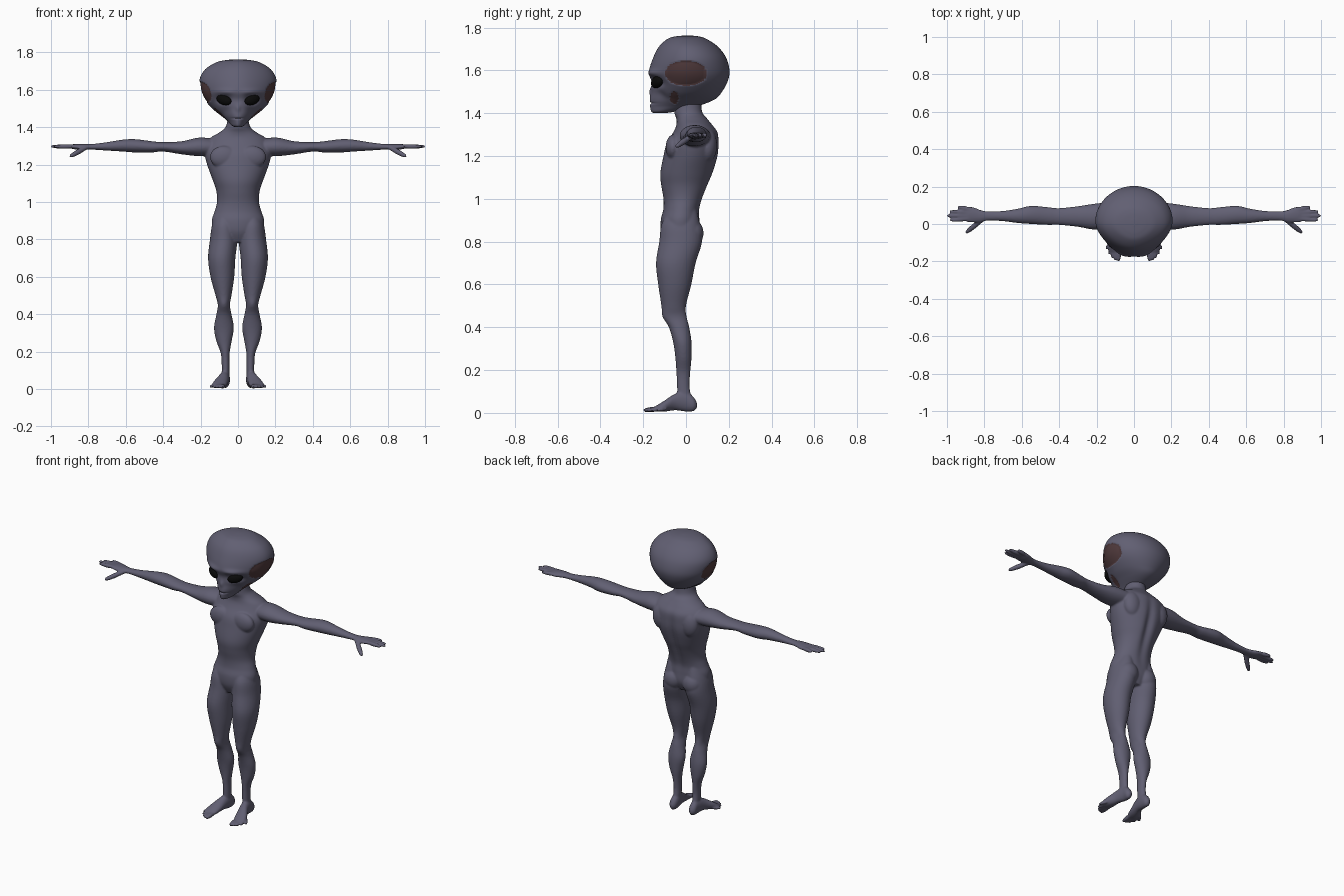
import bpy, bmesh, math
from math import exp, sin, cos, pi
from mathutils import Vector, Matrix, Euler

start_cube = bpy.data.objects.get("Cube")
if start_cube:
    bpy.data.objects.remove(start_cube)


def material(name, colour, roughness):
    mat = bpy.data.materials.new(name)
    mat.use_nodes = True
    mat.diffuse_color = (*colour, 1)
    shader = mat.node_tree.nodes["Principled BSDF"]
    shader.inputs["Base Color"].default_value = (*colour, 1)
    shader.inputs["Roughness"].default_value = roughness
    return mat


skin = material("slate skin", (.12, .115, .17), .6)
maroon = material("dark maroon", (.08, .042, .045), .6)
black = material("eye black", (.003, .003, .003), .3)


def spline(sections, steps):
    """Smoothly fill in extra sections between the given ones."""
    rows = []
    for i in range(len(sections) - 1):
        a, b, c, d = [sections[min(max(i + k, 0), len(sections) - 1)]
                      for k in (-1, 0, 1, 2)]
        for s in range(steps):
            t = s / steps
            rows.append([q + t / 2 * (r - p + t * (2*p - 5*q + 4*r - w + t * (3*(q - r) + w - p)))
                         for p, q, r, w in zip(a, b, c, d)])
    return rows + [list(sections[-1])]


def skin_rings(bm, rings):
    """Join closed rings of points into one capped surface."""
    rings = [[bm.verts.new(p) for p in ring] for ring in rings]
    for lower, upper in zip(rings, rings[1:]):
        for i in range(len(lower)):
            bm.faces.new((lower[i - 1], lower[i], upper[i], upper[i - 1]))
    bm.faces.new(rings[0])
    bm.faces.new(rings[-1])


def loft(bm, axis, sections, steps=5, count=32, egg=0):
    """Sections are: place on axis, then low and high of the two other axes."""
    rings = []
    for t, a0, a1, b0, b1 in spline(sections, steps):
        ring = []
        for i in range(count):
            u, v = cos(2*pi * i / count), sin(2*pi * i / count)
            u *= 1 - egg * min(v, 0) ** 2
            point = [(a0 + a1 + u * (a1 - a0)) / 2, (b0 + b1 + v * (b1 - b0)) / 2]
            point.insert(axis, t)
            ring.append(point)
        rings.append(ring)
    skin_rings(bm, rings)


def digit(bm, base, tip, radius):
    """Tapered finger or toe with a slight knuckle."""
    base, tip = Vector(base), Vector(tip)
    turn = (tip - base).to_track_quat("Z", "Y")
    rings = []
    for t, r in ((0, .9), (.3, .95), (.5, 1.05), (.75, .9), (.92, .7), (1, .3)):
        centre = base.lerp(tip, t)
        rings.append([centre + turn @ Vector((cos(i * pi/6), sin(i * pi/6), 0)) * r * radius
                      for i in range(12)])
    skin_rings(bm, rings)


def blob(bm, centre, radii, turn=(0, 0, 0)):
    matrix = Matrix.LocRotScale(Vector(centre), Euler(turn), Vector(radii))
    bmesh.ops.create_uvsphere(bm, u_segments=32, v_segments=20, radius=1, matrix=matrix)


def mirror_copy(bm):
    copy = bmesh.ops.duplicate(bm, geom=bm.verts[:] + bm.edges[:] + bm.faces[:])["geom"]
    for v in copy:
        if isinstance(v, bmesh.types.BMVert):
            v.co.x *= -1


def finish(bm, name, *mats):
    bmesh.ops.recalc_face_normals(bm, faces=bm.faces)
    mesh = bpy.data.meshes.new(name)
    bm.to_mesh(mesh)
    bm.free()
    for mat in mats:
        mesh.materials.append(mat)
    mesh.shade_smooth()
    obj = bpy.data.objects.new(name, mesh)
    bpy.context.collection.objects.link(obj)
    return obj


body = bmesh.new()

# Arm and palm
loft(body, 0, [
    (.08, -.01, .12, 1.25, 1.33), (.2, -.03, .11, 1.245, 1.345), (.3, -.015, .095, 1.255, 1.325),
    (.4, -.005, .085, 1.27, 1.32), (.46, -.005, .09, 1.265, 1.325), (.55, 0, .097, 1.265, 1.336),
    (.62, .005, .082, 1.27, 1.333), (.7, .015, .07, 1.275, 1.32), (.78, .018, .068, 1.28, 1.31),
    (.82, .01, .075, 1.28, 1.31), (.86, .008, .09, 1.28, 1.31), (.89, .01, .092, 1.285, 1.308),
    (.905, .02, .08, 1.29, 1.302)])

# Fingers and thumb
for x, y in ((.985, .02), (1.003, .044), (.988, .067), (.945, .092)):
    digit(body, (.87, .028 + .7 * (y - .02), 1.297), (x, y, 1.297), .0115)
digit(body, (.81, .025, 1.293), (.9, -.048, 1.242), .014)

# Leg
loft(body, 2, [
    (.95, .02, .11, -.08, .05), (.88, .01, .138, -.115, .065), (.8, .003, .15, -.125, .075),
    (.7, .014, .16, -.14, .045), (.6, .02, .147, -.13, .025), (.5, .035, .12, -.115, 0),
    (.45, .043, .108, -.11, .003), (.4, .035, .115, -.08, .015), (.33, .022, .128, -.06, .026),
    (.26, .033, .117, -.05, .026), (.19, .045, .092, -.045, .02), (.12, .046, .087, -.042, .017),
    (.05, .046, .088, -.04, .03)])

# Foot and toes
loft(body, 1, [
    (.052, .06, .075, .025, .045), (.035, .046, .09, .008, .075), (0, .043, .093, .006, .1),
    (-.05, .048, .105, .012, .09), (-.1, .056, .132, .006, .058), (-.135, .065, .138, .006, .036),
    (-.15, .08, .125, .01, .028)])
for i in range(5):
    digit(body, (.078 + .011 * i, -.12 + .007 * i, .02),
          (.083 + .017 * i, -.2 + .004 * i * i, .012), .0125 - .0008 * i)

# Buttock, shoulder blade and chest muscle
blob(body, (.066, .028, .84), (.06, .054, .065))
blob(body, (.095, .1, 1.25), (.06, .045, .08))
blob(body, (.075, -.06, 1.24), (.075, .035, .06))
mirror_copy(body)

# Torso and neck, with a groove along the spine
torso = bmesh.new()
loft(torso, 2, [
    (.785, -.07, .07, -.09, .04), (.84, -.13, .13, -.115, .065), (.9, -.14, .14, -.118, .065),
    (.95, -.125, .125, -.106, .065), (1, -.112, .112, -.105, .08), (1.06, -.116, .116, -.115, .105),
    (1.12, -.136, .136, -.12, .13), (1.2, -.165, .165, -.105, .152), (1.26, -.178, .178, -.09, .155),
    (1.31, -.17, .17, -.06, .15), (1.345, -.145, .145, -.045, .125), (1.375, -.095, .095, -.045, .1),
    (1.41, -.062, .062, -.055, .075), (1.5, -.05, .05, -.05, .07)], count=96)
for v in torso.verts:
    if v.co.y > 0:
        v.co.y -= .018 * exp(-(v.co.x / .025) ** 2 - ((v.co.z - 1.12) / .16) ** 2)
torso_mesh = bpy.data.meshes.new("torso")
torso.to_mesh(torso_mesh)
torso.free()
body.from_mesh(torso_mesh)
bpy.data.meshes.remove(torso_mesh)

# Blend all limbs into one smooth skin
body_obj = finish(body, "body", skin)
remesh = body_obj.modifiers.new("blend", "REMESH")
remesh.mode = "VOXEL"
remesh.voxel_size = .0055
remesh.use_smooth_shade = True
relax = body_obj.modifiers.new("relax", "SMOOTH")
relax.factor = .5
relax.iterations = 4

# Head
head = bmesh.new()
loft(head, 2, [
    (1.763, -.015, .015, -.01, .025), (1.758, -.07, .07, -.055, .065), (1.745, -.12, .12, -.09, .1),
    (1.71, -.175, .175, -.127, .15), (1.66, -.204, .204, -.153, .187), (1.6, -.202, .202, -.172, .203),
    (1.55, -.18, .18, -.168, .195), (1.5, -.138, .138, -.163, .168), (1.465, -.095, .095, -.168, .135),
    (1.435, -.058, .058, -.168, .06), (1.41, -.034, .034, -.163, -.04),
    (1.4, -.014, .014, -.15, -.1)], steps=12, count=128, egg=.22)

# Face shaping: x, z, width, height, push forward
features = [(.07, 1.588, .05, .016, .012), (.075, 1.545, .04, .022, -.022),
            (0, 1.5, .012, .02, .008), (.07, 1.485, .025, .03, -.012),
            (0, 1.447, .03, .005, -.008), (0, 1.545, .02, .025, -.006)]
for v in head.verts:
    if v.co.y < -.03:
        x, z = abs(v.co.x), v.co.z
        v.co.y -= sum(push * exp(-((x - cx) / w) ** 2 - ((z - cz) / h) ** 2)
                      for cx, cz, w, h, push in features)


def in_patch(p):
    """Large temple panel and small one below it."""
    large = abs(p.y / .095) ** 2.3 + abs((p.z - 1.587) / .057) ** 2.3
    small = ((p.y + .055) / .02) ** 2 + ((p.z - 1.472) / .03) ** 2
    return min(large, small) < 1


for f in head.faces:
    f.material_index = int(in_patch(f.calc_center_median()))
for v in head.verts:
    if in_patch(v.co):
        v.co.x *= .97
finish(head, "head", skin, maroon)

# Slanted eyes
eyes = bmesh.new()
blob(eyes, (.075, -.135, 1.546), (.045, .022, .027), (0, -.28, .5))
mirror_copy(eyes)
finish(eyes, "eyes", black)
